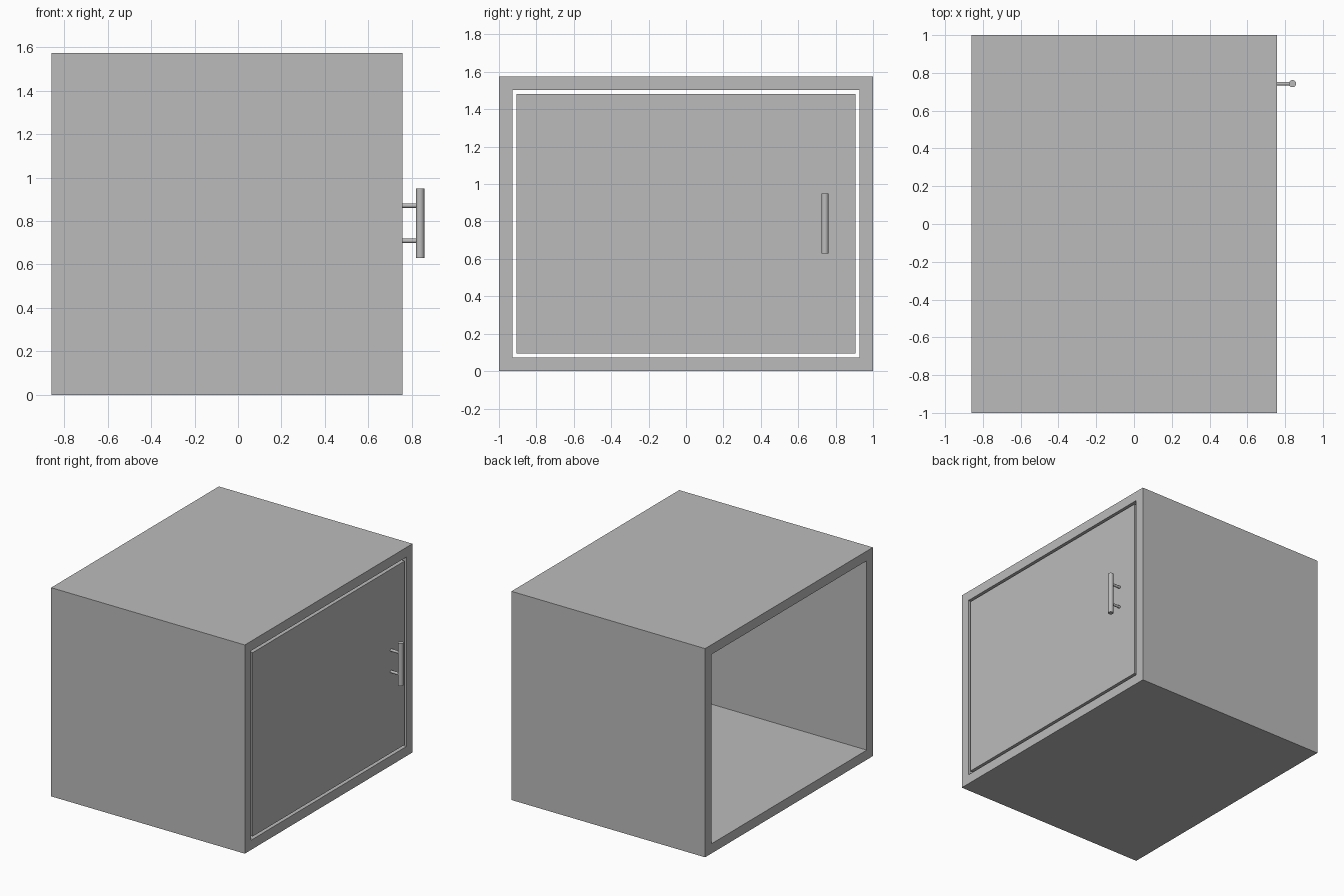
import bpy
import bmesh
import math
from mathutils import Matrix, Vector

cube = bpy.data.objects.get("Cube")
if cube:
    bpy.data.objects.remove(cube, do_unlink=True)

# Single grey finish
grey = bpy.data.materials.new("grey")
grey.use_nodes = True
colour = (0.5, 0.5, 0.5, 1)
grey.diffuse_color = colour
grey.node_tree.nodes["Principled BSDF"].inputs["Base Color"].default_value = colour

BACK, FRONT = -0.86, 0.757
HEIGHT, WALL, GAP = 1.575, 0.073, 0.021


def finish(name, bm):
    bmesh.ops.recalc_face_normals(bm, faces=bm.faces)
    mesh = bpy.data.meshes.new(name)
    bm.to_mesh(mesh)
    bm.free()
    mesh.materials.append(grey)
    obj = bpy.data.objects.new(name, mesh)
    bpy.context.collection.objects.link(obj)
    return obj


def box(name, low, high):
    low, high = Vector(low), Vector(high)
    bm = bmesh.new()
    bmesh.ops.create_cube(bm, size=1)
    bmesh.ops.scale(bm, verts=bm.verts, vec=high - low)
    bmesh.ops.translate(bm, verts=bm.verts, vec=(low + high) / 2)
    return finish(name, bm)


def rod(name, radius, length, centre, along_x=False):
    bm = bmesh.new()
    turn = Matrix.Rotation(math.pi / 2 if along_x else 0, 4, "Y")
    bmesh.ops.create_cone(bm, cap_ends=True, segments=32, radius1=radius,
                          radius2=radius, depth=length,
                          matrix=Matrix.Translation(centre) @ turn)
    obj = finish(name, bm)
    bpy.ops.object.select_all(action="DESELECT")
    obj.select_set(True)
    bpy.context.view_layer.objects.active = obj
    bpy.ops.object.shade_smooth_by_angle()


# Open-ended carcass: one rectangular tube running along x
bm = bmesh.new()
rings = []
for x in (BACK, FRONT):
    for inset in (0, WALL):
        side, low, high = 1 - inset, inset, HEIGHT - inset
        corners = ((-side, low), (side, low), (side, high), (-side, high))
        rings.append([bm.verts.new((x, y, z)) for y, z in corners])
back_outer, back_inner, front_outer, front_inner = rings
for a, b in ((back_outer, front_outer), (front_outer, front_inner),
             (front_inner, back_inner), (back_inner, back_outer)):
    for i in range(4):
        j = (i + 1) % 4
        bm.faces.new((a[i], a[j], b[j], b[i]))
finish("carcass", bm)

# Inset door with an even gap all round
edge = WALL + GAP
box("door", (FRONT - WALL, edge - 1, edge),
    (FRONT, 1 - edge, HEIGHT - edge))

# Bar handle on two posts
bar_x, handle_y, handle_z = 0.839, 0.743, 0.79
rod("handle_bar", 0.019, 0.32, (bar_x, handle_y, handle_z))
for label, offset in (("lower", -0.081), ("upper", 0.081)):
    rod(label + "_handle_post", 0.01, bar_x - FRONT,
        ((bar_x + FRONT) / 2, handle_y, handle_z + offset), along_x=True)
